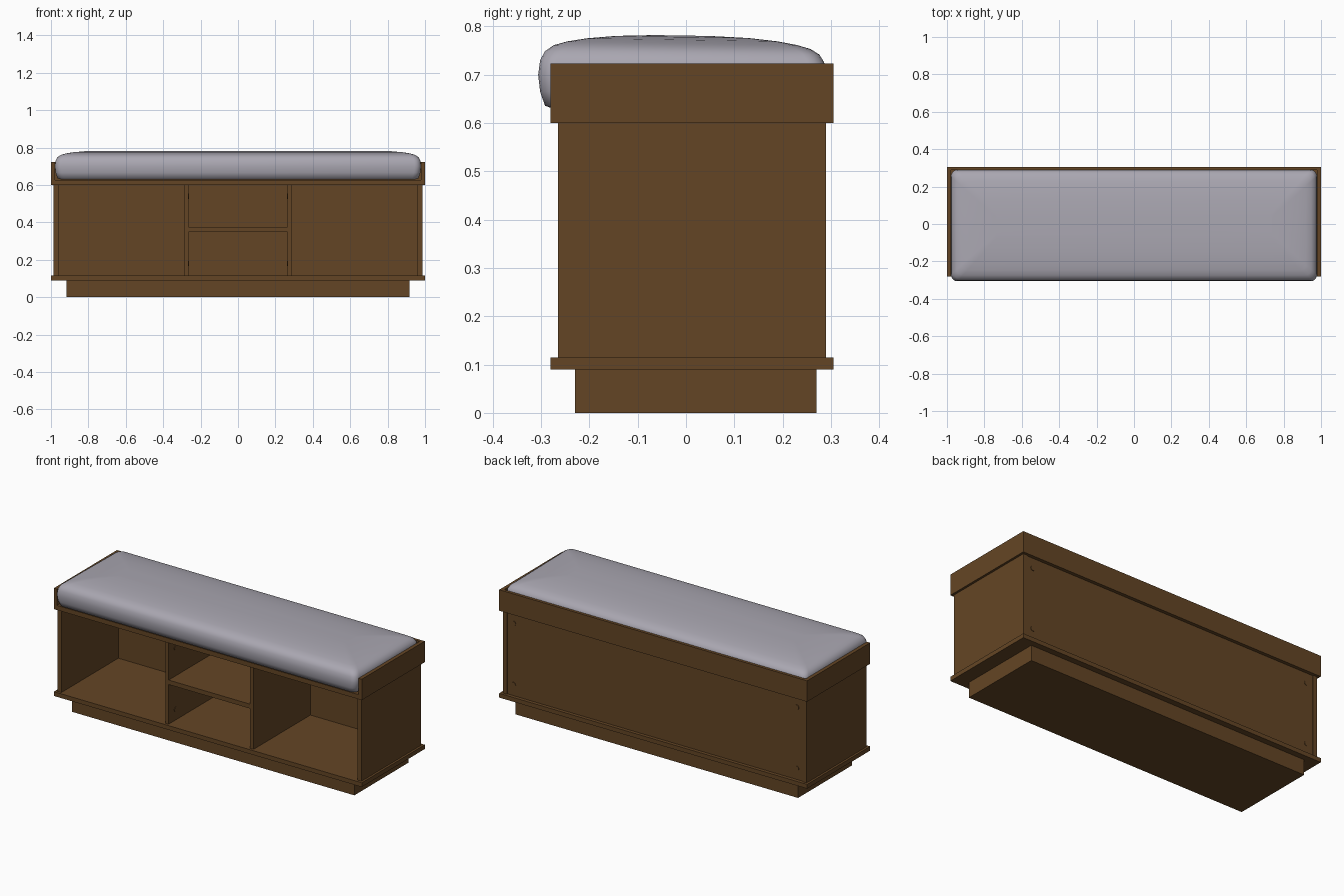
import bpy, bmesh, math

if "Cube" in bpy.data.objects:
    bpy.data.objects.remove(bpy.data.objects["Cube"])


def material(name, rgb):
    m = bpy.data.materials.new(name)
    m.diffuse_color = (*rgb, 1)
    m.use_nodes = True
    m.node_tree.nodes["Principled BSDF"].inputs["Base Color"].default_value = m.diffuse_color
    return m


wood = material("brown wood", (0.127, 0.060, 0.018))
fabric = material("grey fabric", (0.40, 0.385, 0.44))


def finish(bm, name, mat):
    bmesh.ops.recalc_face_normals(bm, faces=bm.faces)
    me = bpy.data.meshes.new(name)
    bm.to_mesh(me)
    bm.free()
    me.materials.append(mat)
    ob = bpy.data.objects.new(name, me)
    bpy.context.collection.objects.link(ob)
    return ob


def box(name, x0, x1, y0, y1, z0, z1, mat=wood):
    bm = bmesh.new()
    bmesh.ops.create_cube(bm, size=1)
    for v in bm.verts:
        v.co.x = x1 if v.co.x > 0 else x0
        v.co.y = y1 if v.co.y > 0 else y0
        v.co.z = z1 if v.co.z > 0 else z0
    return finish(bm, name, mat)


def peg(name, loc, axis, r=0.014, depth=0.006):
    bpy.ops.mesh.primitive_cylinder_add(vertices=16, radius=r, depth=depth, location=loc)
    ob = bpy.context.object
    ob.name = name
    ob.rotation_euler = (math.pi / 2, 0, 0) if axis == "y" else (0, math.pi / 2, 0)
    ob.data.materials.append(wood)


# Plinth and the two overhanging boards
box("plinth", -0.917, 0.917, -0.23, 0.27, 0, 0.09)
box("bottom_board", -1, 1, -0.28, 0.305, 0.09, 0.115)
box("top_board", -1, 1, -0.28, 0.305, 0.60, 0.627)

# Carcass
for s, side in ((-1, "left"), (1, "right")):
    def span(a, b):
        return sorted((s * a, s * b))
    box(side + "_side_panel", *span(0.961, 0.987), -0.265, 0.29, 0.115, 0.60)
    box(side + "_divider", *span(0.265, 0.287), -0.265, 0.262, 0.115, 0.60)
    box(side + "_seat_rail", *span(0.979, 1), -0.28, 0.305, 0.627, 0.723)
    # Screw caps on the back and on the divider faces
    for z in (0.18, 0.54):
        peg(side + "_back_cap", (s * 0.92, 0.285, z), "y")
        for y in (-0.2, 0.2):
            peg(side + "_divider_cap", (s * 0.265, y, z), "x")
box("back_panel", -0.961, 0.961, 0.262, 0.285, 0.115, 0.60)
box("middle_shelf", -0.265, 0.265, -0.265, 0.262, 0.348, 0.374)
box("back_seat_rail", -0.979, 0.979, 0.288, 0.305, 0.627, 0.723)

# Cushion: stacked rounded rectangles (inset, height), sloping down to the back
rings = [(0.20, 0.628), (0.035, 0.628), (0.014, 0.636), (0.004, 0.665), (0.0, 0.70),
         (0.004, 0.728), (0.014, 0.745), (0.032, 0.757), (0.06, 0.765),
         (0.10, 0.772), (0.16, 0.778), (0.24, 0.781)]
X, Y0, Y1 = 0.979, -0.306, 0.29
bm = bmesh.new()
loops = []
for inset, z in rings:
    r = max(0.035 - inset * 0.1, 0.012)
    hx, hy = X - inset - r, (Y1 - Y0) / 2 - inset - r
    cy = (Y0 + Y1) / 2
    pts = []
    for cx, sy, a0 in ((hx, 1, 0), (-hx, 1, 90), (-hx, -1, 180), (hx, -1, 270)):
        for k in range(5):
            a = math.radians(a0 + 22.5 * k)
            pts.append((cx + r * math.cos(a), cy + sy * hy + r * math.sin(a)))
    loop = []
    for x, y in pts:
        tilt = 0.016 * y * max(0, min(1, (z - 0.70) / 0.06))
        loop.append(bm.verts.new((x, y, z - tilt)))
    loops.append(loop)
for a, b in zip(loops, loops[1:]):
    n = len(a)
    for i in range(n):
        j = (i + 1) % n
        bm.faces.new((a[i], a[j], b[j], b[i]))
bm.faces.new(loops[0][::-1])
bm.faces.new(loops[-1])
for f in bm.faces:
    f.smooth = True
finish(bm, "seat_cushion", fabric)
